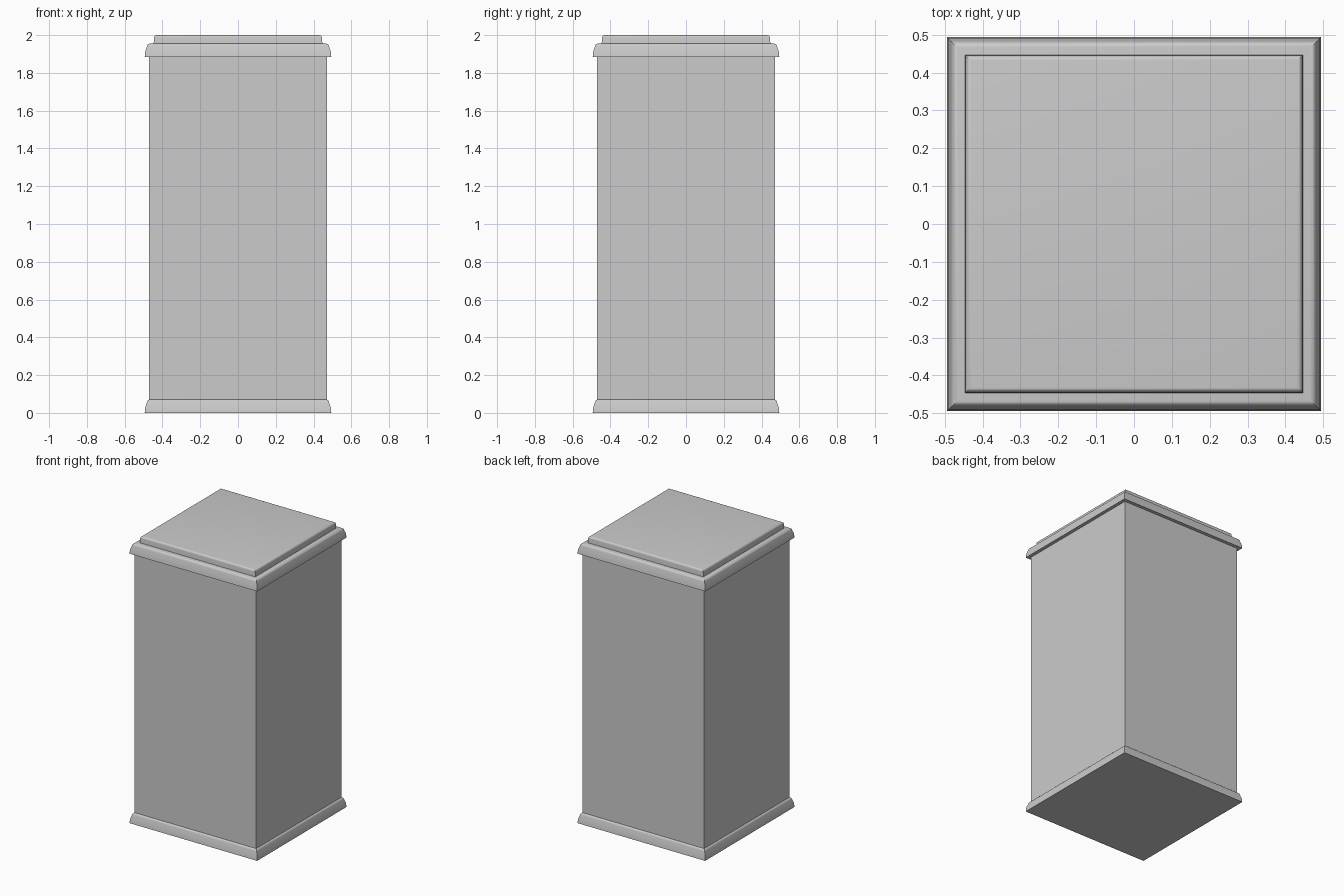
import bpy, bmesh, math

if "Cube" in bpy.data.objects:
    bpy.data.objects.remove(bpy.data.objects["Cube"])


def square_loft(name, profile):
    """Closed square solid lofted through (half_width, z) rings."""
    bm = bmesh.new()
    rings = [[bm.verts.new((sx * h, sy * h, z))
              for sx, sy in ((-1, -1), (1, -1), (1, 1), (-1, 1))]
             for h, z in profile]
    for lo, hi in zip(rings, rings[1:]):
        for i in range(4):
            j = (i + 1) % 4
            bm.faces.new((lo[i], lo[j], hi[j], hi[i]))
    bm.faces.new(rings[0][::-1])
    bm.faces.new(rings[-1])
    mesh = bpy.data.meshes.new(name)
    bm.to_mesh(mesh)
    bm.free()
    obj = bpy.data.objects.new(name, mesh)
    bpy.context.collection.objects.link(obj)
    bpy.ops.object.select_all(action='DESELECT')
    obj.select_set(True)
    bpy.context.view_layer.objects.active = obj
    bpy.ops.object.shade_smooth_by_angle(angle=math.radians(35))
    return obj


def rounded(bottom, top, z0, z1, r, steps=5):
    """Sloping side that rolls over into a flat top."""
    pts = [(bottom, z0)]
    for k in range(steps + 1):
        a = math.pi / 2 * k / steps
        pts.append((top - r + r * math.cos(a), z1 - r + r * math.sin(a)))
    return pts


# Plain shaft
square_loft("shaft", [(0.47, 0.02), (0.47, 1.92)])

# Matching mouldings at foot and head
for name, z in (("base_moulding", 0.0), ("cap_moulding", 1.884)):
    pts = [(0.494, z)] + rounded(0.491, 0.483, z + 0.03, z + 0.071, 0.018)
    square_loft(name, pts)

# Inset top slab with softened edge
square_loft("top_slab", rounded(0.447, 0.445, 1.94, 2.0, 0.014))
